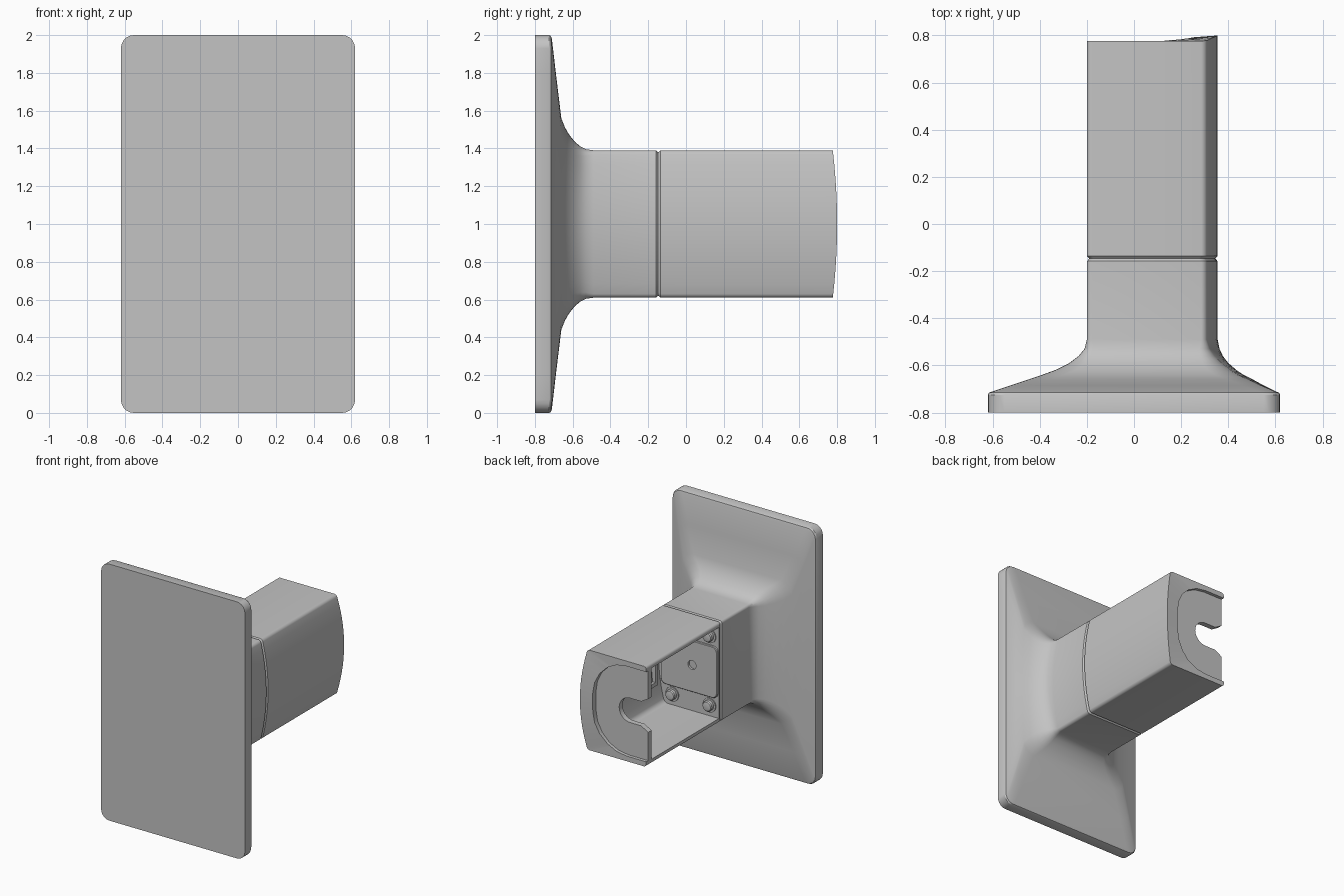
import bpy, bmesh, math
from mathutils import Vector

cube = bpy.data.objects.get("Cube")
if cube:
    bpy.data.objects.remove(cube, do_unlink=True)

grey = bpy.data.materials.new("light grey")
grey.use_nodes = True
grey.diffuse_color = (0.55, 0.55, 0.55, 1)
grey.node_tree.nodes["Principled BSDF"].inputs["Base Color"].default_value = (0.55, 0.55, 0.55, 1)

ZC = 1.0  # height of the arm axis


def ring(y, xm, xp, h, r, bulge=0.0, end=0.0, seg=5, side=14):
    """Rounded section in the xz plane; its +x side may bow out, and back by 'end'."""
    pts = []
    xr = xp - bulge
    corners = [(xr - r, h - r), (xm + r, h - r), (xm + r, r - h), (xr - r, r - h)]
    for k, (cx, cz) in enumerate(corners):
        for i in range(seg + 1):
            a = math.pi / 2 * (k + i / seg)
            pts.append((cx + r * math.cos(a), cz + r * math.sin(a), k in (0, 3)))
    for i in range(1, side):
        pts.append((xr, (r - h) * (1 - 2 * i / side), True))
    out = []
    for x, z, right in pts:
        f = max(0.0, 1 - (z / h) ** 2) if right else 0.0
        out.append(Vector((x + bulge * f, y + end * f, ZC + z)))
    return out


def loft(name, rings):
    """Skin a row of equal rings and cap both ends."""
    bm = bmesh.new()
    rows = [[bm.verts.new(p) for p in r] for r in rings]
    n = len(rows[0])
    for a, b in zip(rows, rows[1:]):
        for i in range(n):
            j = (i + 1) % n
            bm.faces.new((a[i], a[j], b[j], b[i]))
    bm.faces.new(rows[0])
    bm.faces.new(rows[-1])
    bmesh.ops.recalc_face_normals(bm, faces=bm.faces)
    me = bpy.data.meshes.new(name)
    bm.to_mesh(me)
    bm.free()
    ob = bpy.data.objects.new(name, me)
    bpy.context.collection.objects.link(ob)
    me.materials.append(grey)
    return ob


def disc(cx, cz, r, n=24):
    """Corner-free ring helper: returns a function giving a circle at y, with scale s."""
    return lambda y, s=1.0: [Vector((cx + s * r * math.cos(2 * math.pi * i / n), y,
                                     cz + s * r * math.sin(2 * math.pi * i / n))) for i in range(n)]


def select(ob):
    bpy.ops.object.select_all(action='DESELECT')
    ob.select_set(True)
    bpy.context.view_layer.objects.active = ob


def cut(ob, cutter):
    """Subtract the cutter and discard it."""
    cutter.hide_render = True
    m = ob.modifiers.new("cut", 'BOOLEAN')
    m.operation = 'DIFFERENCE'
    m.solver = 'EXACT'
    m.object = cutter
    select(ob)
    bpy.ops.object.modifier_apply(modifier=m.name)
    bpy.data.objects.remove(cutter, do_unlink=True)


def smooth(ob, angle=28):
    select(ob)
    bpy.ops.object.shade_smooth_by_angle(angle=math.radians(angle))


# Wall plate with its flared neck: y, left reach, right reach, half height, corner radius, bow
neck = [
    (-0.80, 0.62, 0.62, 1.00, 0.07, 0),
    (-0.725, 0.62, 0.62, 1.00, 0.07, 0),
    (-0.715, 0.615, 0.615, 0.995, 0.07, 0),
    (-0.71, 0.60, 0.60, 0.98, 0.07, 0),
    (-0.685, 0.525, 0.55, 0.765, 0.08, 0.01),
    (-0.66, 0.45, 0.505, 0.56, 0.09, 0.02),
    (-0.64, 0.39, 0.465, 0.51, 0.09, 0.03),
    (-0.62, 0.335, 0.435, 0.475, 0.085, 0.035),
    (-0.59, 0.275, 0.40, 0.437, 0.07, 0.04),
    (-0.56, 0.235, 0.377, 0.411, 0.05, 0.045),
    (-0.53, 0.21, 0.363, 0.396, 0.035, 0.05),
    (-0.49, 0.20, 0.355, 0.39, 0.02, 0.05),
    (-0.158, 0.20, 0.355, 0.39, 0.02, 0.05),
    (-0.147, 0.19, 0.345, 0.38, 0.02, 0.05),
]
base = loft("wall_plate_and_neck", [ring(y, -xm, xp, h, r, b) for y, xm, xp, h, r, b in neck])
smooth(base)

# Arm housing, with a shallow groove at the joint and a bowed end
housing = loft("arm_housing", [
    ring(-0.147, -0.19, 0.345, 0.38, 0.02, 0.05),
    ring(-0.136, -0.20, 0.355, 0.39, 0.02, 0.05),
    ring(0.777, -0.20, 0.355, 0.39, 0.02, 0.05, 0.023),
    ring(0.777, -0.12, 0.05, 0.28, 0.02),
])
# Cavity, open along the -x side
cut(housing, loft("cavity_cutter", [ring(y, -0.5, 0.32, 0.355, 0.03, 0.05) for y in (-0.12, 0.71)]))
# Shallow rounded recess on the end
cut(housing, loft("recess_cutter", [ring(y, -0.9, 0.25, 0.35, 0.28) for y in (0.752, 0.9)]))
# Slot with a round bottom and a flared mouth
half = [(-0.045 + 0.095 * math.cos(a), 0.095 * math.sin(a))
        for a in (math.pi / 2 * i / 8 for i in range(9))]
half += [(-0.14, 0.095), (-0.20, 0.13), (-0.30, 0.13)]
outline = half + [(x, -z) for x, z in reversed(half[1:])]
cut(housing, loft("slot_cutter", [[Vector((x, y, ZC + z)) for x, z in outline] for y in (0.6, 0.9)]))
smooth(housing)

# Raised centre panel on the inner wall, with a hole
panel = loft("inner_panel", [
    ring(-0.125, -0.195, 0.29, 0.20, 0.04),
    ring(-0.106, -0.195, 0.29, 0.20, 0.04),
    ring(-0.102, -0.191, 0.286, 0.196, 0.04),
])
cut(panel, loft("hole_cutter", [disc(0.02, ZC + 0.01, 0.035)(y) for y in (-0.12, 0.0)]))
smooth(panel)

# Four screws at the corners of the inner wall
for side, x in (("right", 0.20), ("left", -0.12)):
    for level, z in (("upper", 1.27), ("lower", 0.73)):
        c = disc(x, z, 0.04)
        washer = disc(x, z, 0.055)
        smooth(loft(f"{level}_{side}_washer", [washer(-0.125), washer(-0.112)]))
        smooth(loft(f"{level}_{side}_screw", [c(-0.115), c(-0.09), c(-0.082, 0.85), c(-0.079, 0.5)]))

# Small rectangular frame on the inside of the +x wall
frame_bm = [(-0.06, 0.12, 0.80, 0.83), (-0.06, 0.12, 1.07, 1.10),
            (-0.06, -0.03, 0.83, 1.07), (0.09, 0.12, 0.83, 1.07)]
for i, (y0, y1, z0, z1) in enumerate(frame_bm):
    loft(f"side_frame_bar_{i + 1}", [
        [Vector((x, y, z)) for x, z in ((0.285, z0), (0.33, z0), (0.33, z1), (0.285, z1))]
        for y in (y0, y1)])
